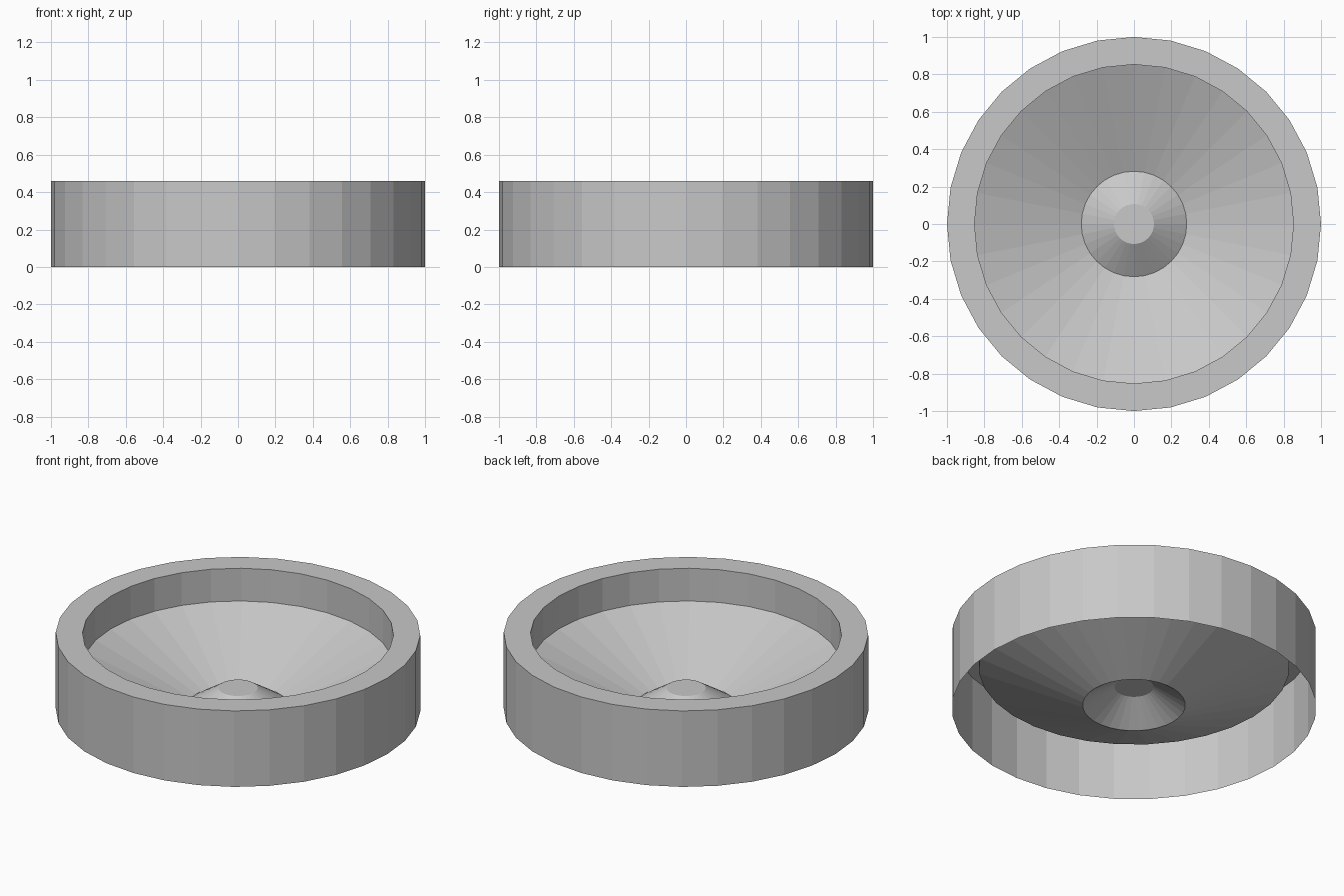
import bpy
import bmesh
import math

if "Cube" in bpy.data.objects:
    bpy.data.objects.remove(bpy.data.objects["Cube"])

SIDES = 32

grey = bpy.data.materials.new("plain grey")
grey.diffuse_color = (0.58, 0.58, 0.58, 1.0)
grey.use_nodes = True
grey.node_tree.nodes["Principled BSDF"].inputs["Base Color"].default_value = grey.diffuse_color


def revolve(name, profile, cap=False):
    """Turn a (radius, height) profile around z as an open flat-faced shell."""
    bm = bmesh.new()
    rings = []
    for r, z in profile:
        rings.append([bm.verts.new((r * math.cos(math.tau * i / SIDES),
                                    r * math.sin(math.tau * i / SIDES), z))
                      for i in range(SIDES)])
    for a, b in zip(rings, rings[1:]):
        for i in range(SIDES):
            j = (i + 1) % SIDES
            bm.faces.new((a[i], a[j], b[j], b[i]))
    if cap:
        bm.faces.new(rings[-1])
    mesh = bpy.data.meshes.new(name)
    bm.to_mesh(mesh)
    bm.free()
    mesh.materials.append(grey)
    obj = bpy.data.objects.new(name, mesh)
    bpy.context.collection.objects.link(obj)
    return obj


# Outer wall, flat top rim and inner wall, open underneath
revolve("rim_wall", [(1.0, 0.0), (1.0, 0.46), (0.853, 0.46), (0.853, 0.262)])

# Sloping dish with a raised blunt cone in the middle
revolve("dish", [(0.853, 0.262), (0.282, 0.02), (0.107, 0.134)], cap=True)
